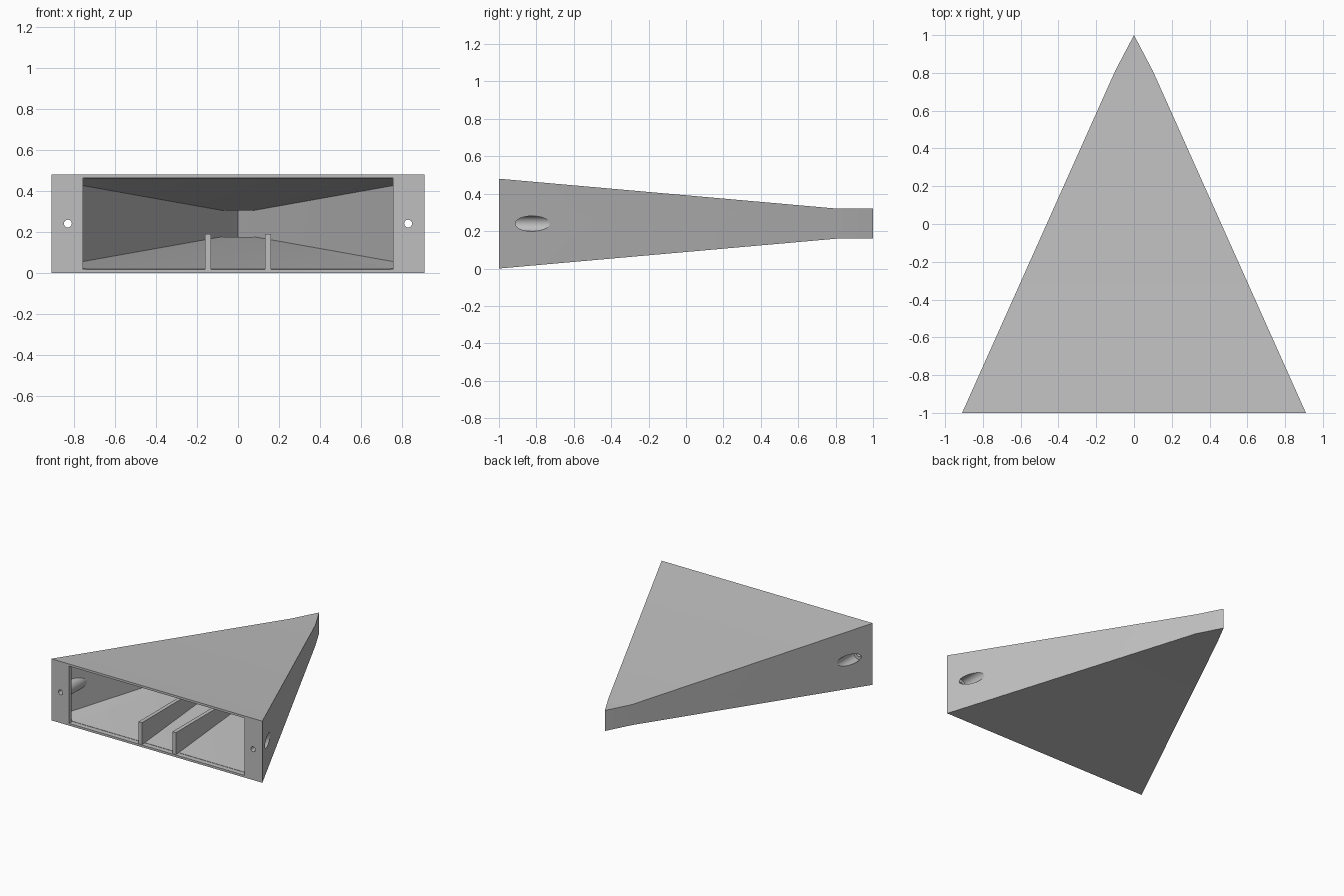
import bpy
import bmesh
import math

cube = bpy.data.objects.get("Cube")
if cube:
    bpy.data.objects.remove(cube, do_unlink=True)

grey = bpy.data.materials.new("plain grey")
grey.use_nodes = True
colour = (0.52, 0.52, 0.52, 1)
grey.diffuse_color = colour
grey.node_tree.nodes["Principled BSDF"].inputs["Base Color"].default_value = colour

MID = 0.24  # height of the horizontal symmetry plane


def finish(name, bm):
    bmesh.ops.recalc_face_normals(bm, faces=bm.faces[:])
    mesh = bpy.data.meshes.new(name)
    bm.to_mesh(mesh)
    bm.free()
    mesh.materials.append(grey)
    obj = bpy.data.objects.new(name, mesh)
    bpy.context.collection.objects.link(obj)
    return obj


def loft(name, sections):
    """Sections are (y, half width, half height, bevel width, bevel height)."""
    bm = bmesh.new()
    rings = []
    for y, x, h, cx, cz in sections:
        half = [(x - cx, -h), (x, cz - h), (x, h - cz), (x - cx, h)]
        outline = half + [(-px, pz) for px, pz in reversed(half)]
        rings.append([bm.verts.new((px, y, MID + pz)) for px, pz in outline])
    for a, b in zip(rings, rings[1:]):
        for i in range(len(a)):
            j = (i + 1) % len(a)
            bm.faces.new((a[i], a[j], b[j], b[i]))
    bm.faces.new(rings[0])
    if sections[-1][1] > 0:
        bm.faces.new(rings[-1])
    bmesh.ops.remove_doubles(bm, verts=bm.verts[:], dist=1e-5)
    return finish(name, bm)


def rod(name, x, radius, y0, y1):
    bm = bmesh.new()
    bmesh.ops.create_cone(bm, cap_ends=True, segments=48,
                          radius1=radius, radius2=radius, depth=y1 - y0)
    for v in bm.verts:
        px, py, pz = v.co
        v.co = (x + px, (y0 + y1) / 2 + pz, MID + py)
    return finish(name, bm)


def cut(target, cutter):
    mod = target.modifiers.new("cut", "BOOLEAN")
    mod.operation = "DIFFERENCE"
    mod.solver = "EXACT"
    mod.object = cutter
    bpy.ops.object.select_all(action="DESELECT")
    bpy.context.view_layer.objects.active = target
    target.select_set(True)
    bpy.ops.object.modifier_apply(modifier=mod.name)
    bpy.data.objects.remove(cutter, do_unlink=True)


# Wedge shell, tapering to an upright edge at the back
shell = loft("wedge_shell", [(-1, 0.91, 0.24, 0, 0),
                             (0.81, 0.1, 0.08, 0, 0),
                             (1, 0, 0.08, 0, 0)])

# Hollow inside, leaving sleeves around the screw bores
cavity = loft("cavity", [(-0.97, 0.876, 0.2215, 0.13, 0.015),
                         (0.8, 0.082, 0.065, 0, 0),
                         (0.96, 0, 0.065, 0, 0)])
for side in (-1, 1):
    cut(cavity, rod("sleeve", side * 0.83, 0.053, -0.99, -0.69))
cut(shell, cavity)

# Front opening between the two mounting flanges
cut(shell, loft("opening", [(-1.1, 0.755, 0.223, 0, 0),
                            (-0.96, 0.755, 0.223, 0, 0)]))

# Screw holes and the wider bores that break out through the sides
for side in (-1, 1):
    cut(shell, rod("bore", side * 0.83, 0.041, -0.94, -0.5))
    cut(shell, rod("screw_hole", side * 0.83, 0.019, -1.1, -0.9))

bpy.ops.object.select_all(action="DESELECT")
bpy.context.view_layer.objects.active = shell
shell.select_set(True)
bpy.ops.object.shade_smooth_by_angle(angle=math.radians(20))

# Two upright ribs standing on the sloping floor
for side, label in ((1, "left"), (-1, "right")):
    bm = bmesh.new()
    profile = [(-0.995, 0.008), (-0.995, 0.188), (0.6, 0.188), (0.6, 0.15)]
    face = bm.faces.new([bm.verts.new((side * 0.146 - 0.015, y, z)) for y, z in profile])
    out = bmesh.ops.extrude_face_region(bm, geom=[face])
    moved = [g for g in out["geom"] if isinstance(g, bmesh.types.BMVert)]
    bmesh.ops.translate(bm, verts=moved, vec=(0.03, 0, 0))
    finish(label + "_floor_rib", bm)
